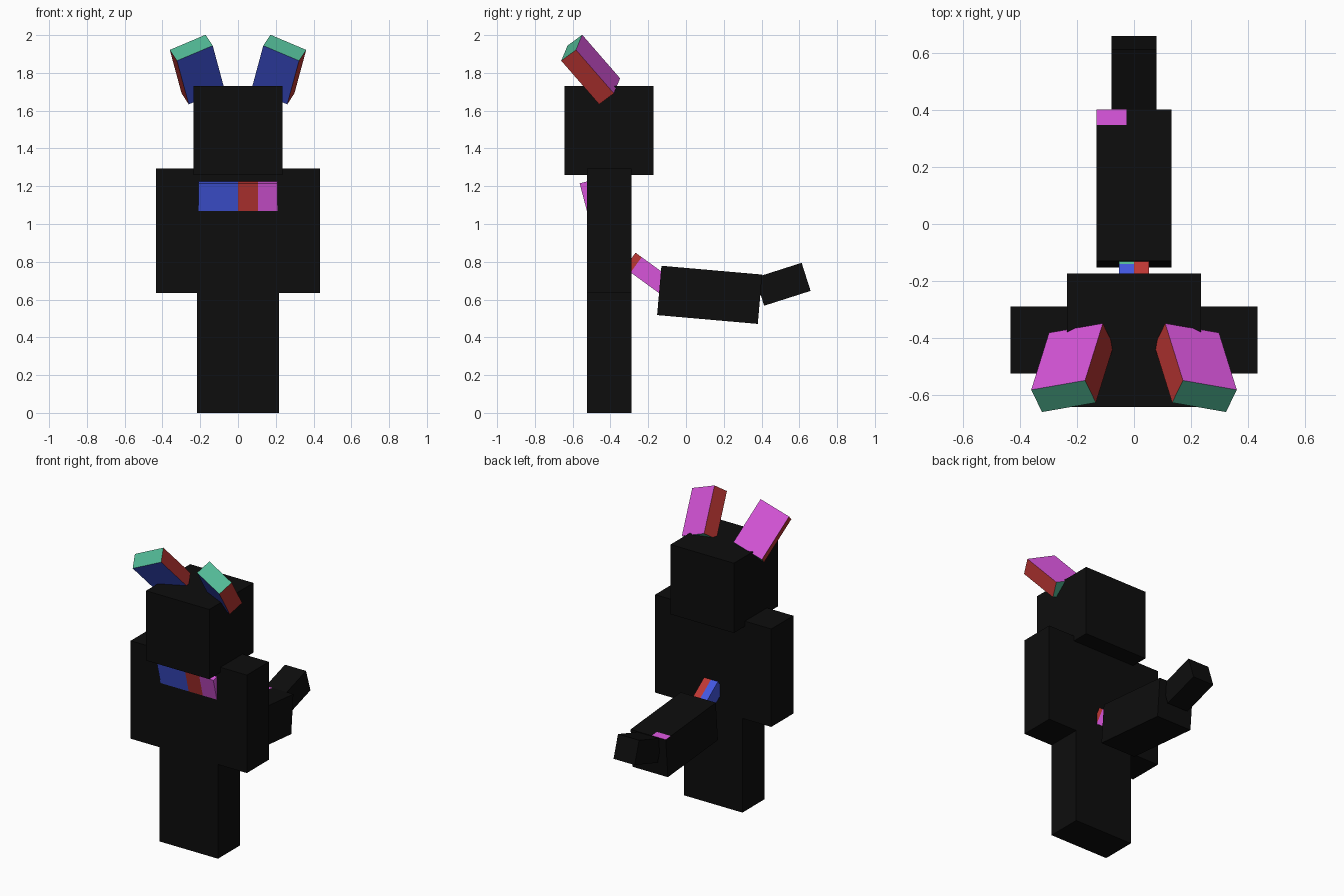
import bpy, bmesh, math
from mathutils import Matrix, Vector

if "Cube" in bpy.data.objects:
    bpy.data.objects.remove(bpy.data.objects["Cube"], do_unlink=True)

COLOURS = {
    "black": (0.004, 0.004, 0.004),
    "blue": (0.055, 0.095, 0.74),
    "red": (0.51, 0.038, 0.034),
    "pink": (0.68, 0.09, 0.70),
    "teal": (0.084, 0.48, 0.30),
}
MATS = {}
for cname, rgb in COLOURS.items():
    m = bpy.data.materials.new(cname)
    m.use_nodes = True
    m.diffuse_color = (*rgb, 1)
    m.node_tree.nodes["Principled BSDF"].inputs["Base Color"].default_value = (*rgb, 1)
    MATS[cname] = m


def box(name, matrix, size, rule=None, cuts=(), mirror=False):
    """Box with local cuts (axis, position) and a colour rule(centre, normal)."""
    bm = bmesh.new()
    bmesh.ops.create_cube(bm, size=1)
    bmesh.ops.scale(bm, vec=size, verts=bm.verts)
    for axis, pos in cuts:
        co, no = Vector((0, 0, 0)), Vector((0, 0, 0))
        co[axis], no[axis] = pos, 1
        bmesh.ops.bisect_plane(bm, geom=bm.verts[:] + bm.edges[:] + bm.faces[:],
                               plane_co=co, plane_no=no)
    bm.normal_update()
    names = [rule(f.calc_center_median(), f.normal) if rule else "black" for f in bm.faces]
    used = sorted(set(names))
    for f, n in zip(bm.faces, names):
        f.material_index = used.index(n)
    bm.transform(Matrix.Scale(-1, 4, (1, 0, 0)) @ matrix if mirror else matrix)
    if mirror:
        bmesh.ops.reverse_faces(bm, faces=bm.faces[:])
    me = bpy.data.meshes.new(name)
    bm.to_mesh(me)
    bm.free()
    for n in used:
        me.materials.append(MATS[n])
    ob = bpy.data.objects.new(name, me)
    bpy.context.collection.objects.link(ob)
    return ob


def pose(loc, tilt=0):
    """Place at loc, tilted about x so that local +y rises by tilt degrees."""
    return Matrix.Translation(loc) @ Matrix.Rotation(math.radians(tilt), 4, 'X')


# Body
Y = -0.407
box("head", pose((0, -0.408, 1.495)), (0.472, 0.47, 0.47))
box("torso", pose((0, Y, 0.965)), (0.436, 0.235, 0.66))
for side, flip in (("left", False), ("right", True)):
    box(side + "_arm", pose((0.3255, Y, 0.965)), (0.215, 0.235, 0.66), mirror=flip)
    box(side + "_leg", pose((0.109, Y, 0.3175)), (0.218, 0.235, 0.635), mirror=flip)


# Ears: leaning forward and outward
def ear_rule(c, n):
    if abs(n.z) > 0.5:
        return "teal"
    if abs(n.x) > 0.5:
        return "red"
    return "pink" if n.y > 0 else "blue"


up = Vector((0.2, -0.643, 0.739)).normalized()
wide = Vector((0.914, -0.168, -0.375))
wide = (wide - wide.dot(up) * up).normalized()
deep = up.cross(wide)
ear_pos = Vector((0.2475, -0.605, 1.933)) - up * 0.156
ear_matrix = Matrix.Translation(ear_pos) @ Matrix((wide, deep, up)).transposed().to_4x4()
for side, flip in (("left", False), ("right", True)):
    box(side + "_ear", ear_matrix, (0.208, 0.104, 0.312), ear_rule, mirror=flip)


# Tilted chest band, striped across its width
def band_rule(c, n):
    if c.x < 0:
        return "blue"
    return "red" if c.x < 0.105 else "pink"


a = math.radians(14.7)
box("chest_band", pose((0, -0.544 + 0.05 * math.cos(a), 1.1425 + 0.05 * math.sin(a)), 14.7),
    (0.42, 0.10, 0.15), band_rule, cuts=((0, 0), (0, 0.105)))


# Tail base: top split down the middle, different colours on each side
def base_rule(c, n):
    if n.x > 0.5:
        return "red" if c.y < -0.085 else "pink"
    if n.x < -0.5:
        return "blue"
    if c.x > 0:
        return "red"
    return "teal" if c.y > 0.032 else "blue"


t = math.radians(-36)
along = Vector((0, math.cos(t), math.sin(t)))
across = Vector((0, -math.sin(t), math.cos(t)))
base_pos = Vector((0, -0.267, 0.848)) + along * 0.125 - across * 0.05
box("tail_base", pose(base_pos, -36), (0.104, 0.25, 0.10), base_rule,
    cuts=((0, 0), (1, -0.085), (1, 0.032)))


# Tail body with a pink patch in the rear corner of its top face
def tail_rule(c, n):
    return "pink" if n.z > 0.5 and c.x < -0.027 and c.y > 0.213 else "black"


box("tail_middle", pose((0, 0.125, 0.625), -5), (0.262, 0.535, 0.262), tail_rule,
    cuts=((0, -0.027), (1, 0.213)))
box("tail_tip", pose((0, 0.513, 0.681), 17.7), (0.157, 0.258, 0.156))
